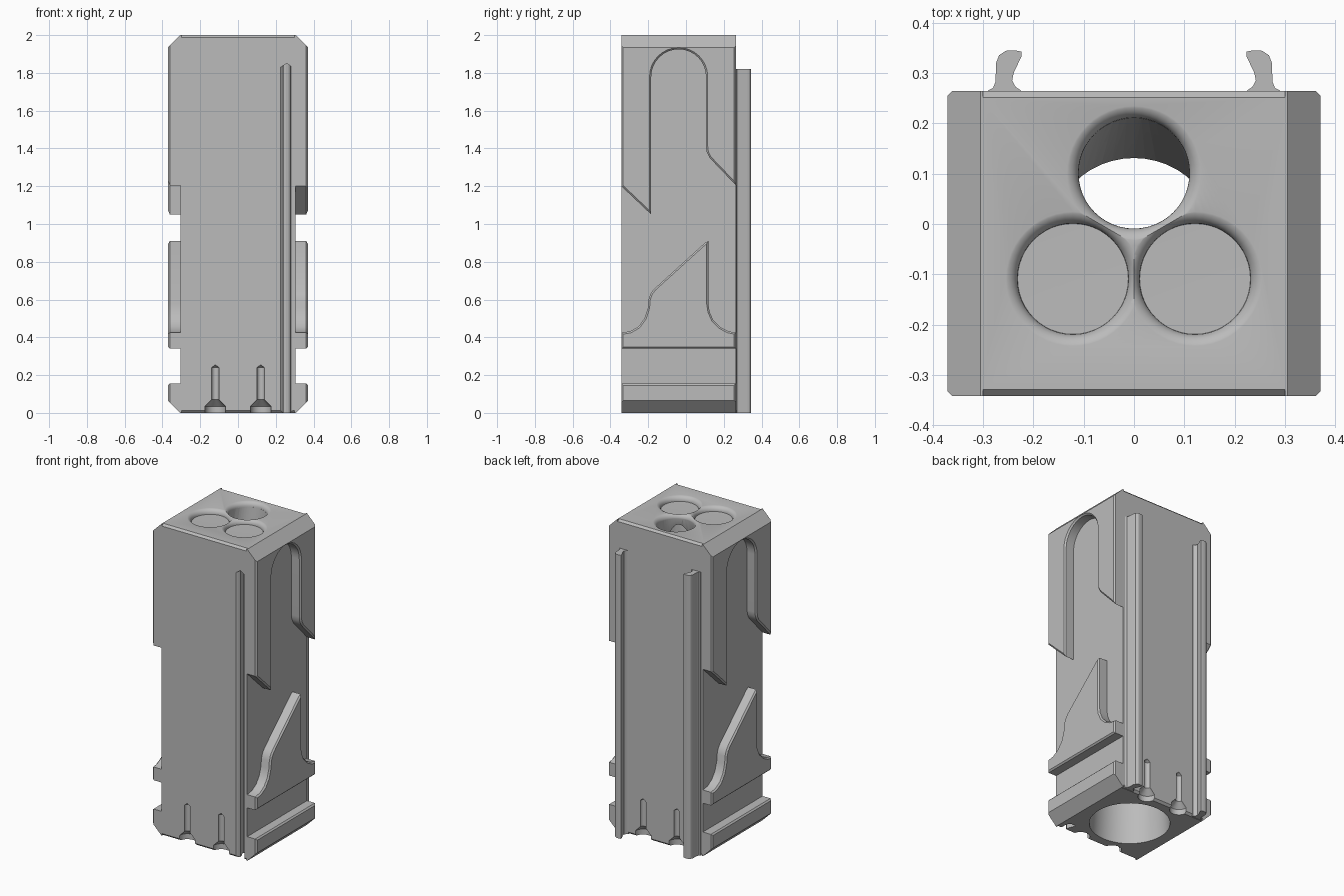
import bpy, bmesh
from math import pi, sin, cos, radians, hypot
from mathutils import Matrix, Vector

if "Cube" in bpy.data.objects:
    bpy.data.objects.remove(bpy.data.objects["Cube"])

FRONT, BACK, MID = -0.342, 0.264, -0.039   # body faces and centre in y
CORE, OUT, TOP = 0.305, 0.37, 2.0

grey = bpy.data.materials.new("plain_grey")
grey.use_nodes = True
grey.diffuse_color = (0.5, 0.5, 0.5, 1)
grey.node_tree.nodes["Principled BSDF"].inputs["Base Color"].default_value = (0.5, 0.5, 0.5, 1)


def finish(bm, name, matrix=None):
    if matrix:
        bm.transform(matrix)
    bmesh.ops.recalc_face_normals(bm, faces=bm.faces)
    mesh = bpy.data.meshes.new(name)
    bm.to_mesh(mesh)
    bm.free()
    mesh.materials.append(grey)
    obj = bpy.data.objects.new(name, mesh)
    bpy.context.collection.objects.link(obj)
    return obj


def activate(obj):
    bpy.ops.object.select_all(action='DESELECT')
    obj.select_set(True)
    bpy.context.view_layer.objects.active = obj


def smooth(obj):
    activate(obj)
    bpy.ops.object.shade_smooth_by_angle(angle=radians(30))


def prism(points, direction):
    """Extrude a closed outline of 3D points."""
    bm = bmesh.new()
    face = bm.faces.new([bm.verts.new(p) for p in points])
    ext = bmesh.ops.extrude_face_region(bm, geom=[face])["geom"]
    bmesh.ops.translate(bm, vec=direction, verts=[v for v in ext if isinstance(v, bmesh.types.BMVert)])
    bmesh.ops.recalc_face_normals(bm, faces=bm.faces)
    return bm


def slice_off(bm, point, normal):
    geom = bm.verts[:] + bm.edges[:] + bm.faces[:]
    bmesh.ops.bisect_plane(bm, geom=geom, plane_co=point, plane_no=normal, clear_outer=True)
    bmesh.ops.holes_fill(bm, edges=[e for e in bm.edges if e.is_boundary])
    bmesh.ops.recalc_face_normals(bm, faces=bm.faces)


def revolve(profile, x, y, name):
    bm = bmesh.new()
    verts = [bm.verts.new((r, 0, z)) for r, z in profile]
    edges = [bm.edges.new(pair) for pair in zip(verts, verts[1:])]
    bmesh.ops.spin(bm, geom=verts + edges, cent=(0, 0, 0), axis=(0, 0, 1), angle=2 * pi, steps=48)
    bmesh.ops.remove_doubles(bm, verts=bm.verts, dist=1e-5)
    return finish(bm, name, Matrix.Translation((x, y, 0)))


def cut(obj, cutter):
    cutter.hide_render = True
    activate(obj)
    mod = obj.modifiers.new("cut", 'BOOLEAN')
    mod.operation, mod.solver, mod.object = 'DIFFERENCE', 'EXACT', cutter
    bpy.ops.object.modifier_apply(modifier=mod.name)
    bpy.data.objects.remove(cutter)


# Core block with chamfered front and back edges
c = 0.013
outline = [(FRONT, c), (FRONT + c, 0), (BACK - c, 0), (BACK, c),
           (BACK, TOP - c), (BACK - c, TOP), (FRONT + c, TOP), (FRONT, TOP - c)]
core = finish(prism([(-CORE, y, z) for y, z in outline], (2 * CORE, 0, 0)), "core_block")

# Hooked rail section, used for the rails and for the matching grooves
hook = [(0.29, 0.255), (0.29, 0.265), (0.28, 0.27), (0.275, 0.283), (0.274, 0.32),
        (0.268, 0.335), (0.255, 0.344), (0.236, 0.345), (0.223, 0.342), (0.223, 0.334),
        (0.239, 0.30), (0.242, 0.285), (0.235, 0.272), (0.224, 0.265), (0.224, 0.255)]

for side, word in ((1, "left"), (-1, "right")):
    flip = Matrix.Diagonal((side, 1, 1, 1))
    rail = finish(prism([(x, y, 0) for x, y in hook], (0, 0, 1.82)), word + "_back_rail", flip)
    smooth(rail)
    # Groove in the front face with a pointed upper end
    bm = prism([(x, y + FRONT - BACK, -0.05) for x, y in hook], (0, 0, 1.95))
    for lean in (-1, 1):
        slice_off(bm, Vector((0.257, 0, 1.85)), Vector((0.65 * lean, 0, 1)))
    cut(core, finish(bm, "groove_cutter", flip))
    # Screw-shaped notches at the foot
    for y in (FRONT, BACK):
        notch = [(0, -0.05), (0.055, -0.05), (0.055, 0.035), (0.02, 0.07), (0.02, 0.24), (0, 0.255)]
        cut(core, revolve(notch, side * 0.12, y, "notch_cutter"))

# Wide bore from below, narrowing upward
neck_z, neck_r = 1.3, 0.17
cut(core, revolve([(0, -0.02), (0.236, -0.02), (neck_r, neck_z), (0, neck_z)], 0, MID, "bore_cutter"))

# Three slanted wells that join the bore, each with a rounded rim
for k in range(3):
    a = pi / 2 + k * 2 * pi / 3
    cx, cy = 0.14 * cos(a), MID + 0.14 * sin(a)
    bm = bmesh.new()
    for x, y, r, z in ((cx, cy, 0.11, 1.972), (0, MID, neck_r - 0.001, neck_z - 0.01)):
        bmesh.ops.create_circle(bm, segments=48, radius=r, matrix=Matrix.Translation((x, y, z)))
    bmesh.ops.convex_hull(bm, input=bm.verts)
    cut(core, finish(bm, "well_cutter"))
    rim = [(0, 1.968)] + [(0.14 - 0.03 * cos(radians(t)), 1.97 + 0.031 * sin(radians(t)))
                          for t in range(0, 85, 14)] + [(0.138, 2.05), (0, 2.05)]
    cut(core, revolve(rim, cx, cy, "rim_cutter"))
smooth(core)

# Side plate outlines in (y, z)
arch = [(MID - 0.145 * cos(pi * i / 16), 1.78 + 0.145 * sin(pi * i / 16)) for i in range(17)]
upper = [(FRONT, 1.20), (-0.184, 1.05)] + arch + [
    (0.106, 1.41), (0.110, 1.38), (0.125, 1.35), (BACK, 1.205), (BACK, TOP), (FRONT, TOP)]
middle = [(FRONT, 0.34), (BACK, 0.34), (BACK, 0.425), (0.225, 0.432), (0.18, 0.455), (0.145, 0.49),
          (0.125, 0.535), (0.118, 0.58), (0.118, 0.91), (0.1, 0.9), (-0.17, 0.655), (-0.188, 0.63),
          (-0.198, 0.60), (-0.202, 0.555), (-0.22, 0.50), (-0.252, 0.457), (-0.295, 0.432), (FRONT, 0.425)]
lower = [(FRONT, 0), (BACK, 0), (BACK, 0.155), (FRONT, 0.155)]
half_turn = Matrix.Translation((0, MID, 0)) @ Matrix.Rotation(pi, 4, 'Z') @ Matrix.Translation((0, -MID, 0))

for name, shape in (("upper_plate", upper), ("middle_plate", middle), ("lower_plate", lower)):
    for word, matrix in (("left", None), ("right", half_turn)):
        bm = prism([(CORE - 0.005, y, z) for y, z in shape], (OUT - CORE + 0.005, 0, 0))
        # Sloped shoulders at the very top and bottom
        if shape is upper:
            slice_off(bm, Vector((CORE, 0, TOP)), Vector((1, 0, 1)))
        if shape is lower:
            slice_off(bm, Vector((CORE, 0, 0)), Vector((1, 0, -1)))
        edges = [e for e in bm.edges if min(v.co.x for v in e.verts) > OUT - 0.01
                 and e.calc_face_angle(0) > radians(50)]
        bmesh.ops.bevel(bm, geom=edges, offset=0.009, segments=1, affect='EDGES', clamp_overlap=False)
        smooth(finish(bm, word + "_" + name, matrix))
